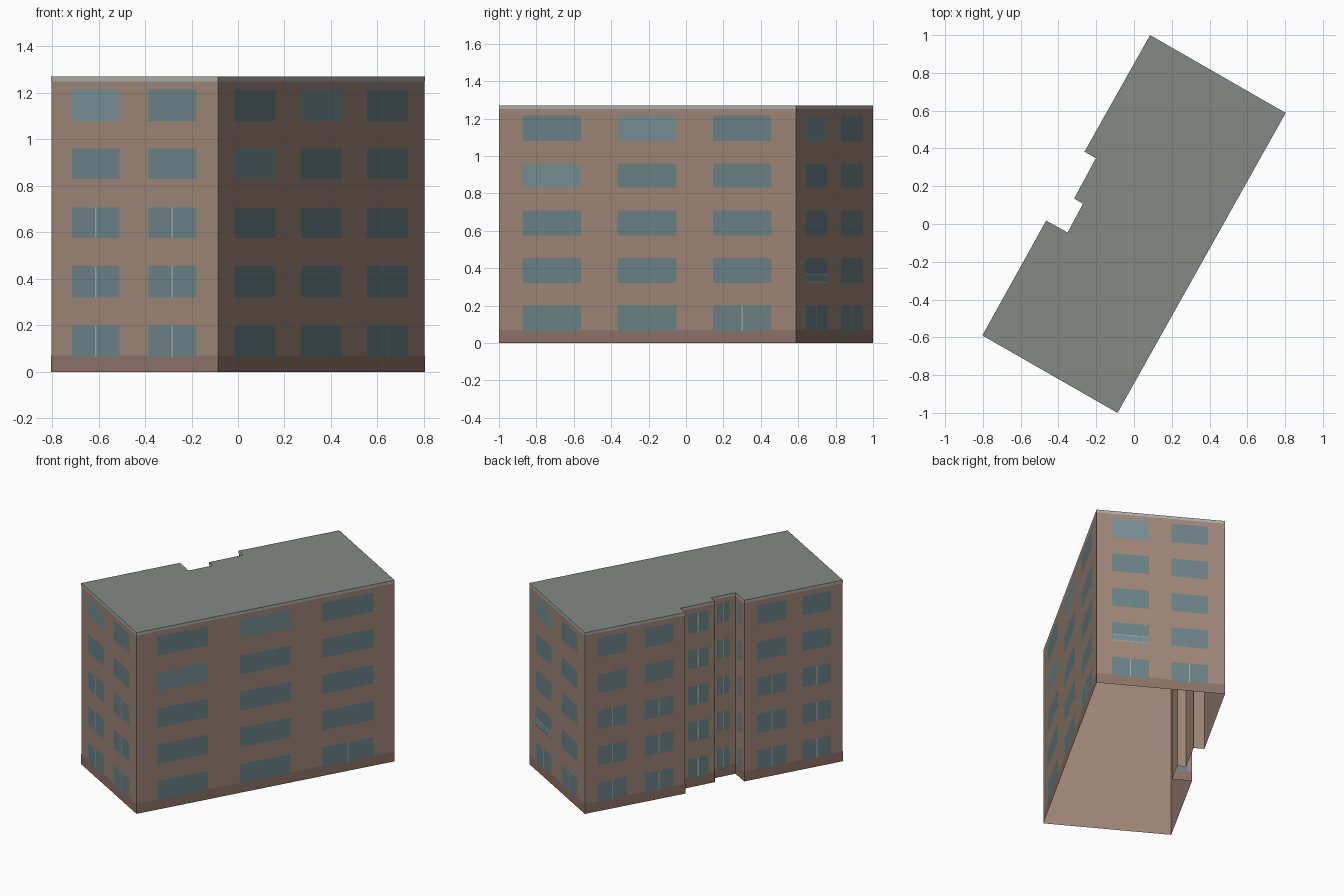
import bpy, bmesh
from mathutils import Vector

if "Cube" in bpy.data.objects:
    bpy.data.objects.remove(bpy.data.objects["Cube"])


def material(name, rgb):
    m = bpy.data.materials.new(name)
    m.diffuse_color = [(c / 255) ** 2.2 for c in rgb] + [1]
    m.use_nodes = True
    m.node_tree.nodes["Principled BSDF"].inputs["Base Color"].default_value = m.diffuse_color
    return m


BRICK = material("brick", (158, 134, 119))
PLINTH = material("plinth_brown", (140, 115, 103))
COPING = material("coping_grey", (172, 172, 168))
ROOF = material("roof_grey", (130, 136, 133))
GLASS = material("glass", (108, 130, 135))
PALE = material("pale_glass", (120, 142, 147))
FRAME = material("frame_grey", (160, 165, 163))

# Footprint corners, counter-clockwise
PLAN = [(-.803, -.59), (-.087, -1), (.803, .588), (.085, 1), (-.262, .383),
        (-.202, .348), (-.317, .135), (-.27, .107), (-.352, -.045), (-.465, .018)]
HEIGHT = 1.27
ROWS = [(.065, .20), (.32, .455), (.575, .707), (.83, .96), (1.08, 1.215)]


def make_object(name, bm, mat):
    me = bpy.data.meshes.new(name)
    bm.to_mesh(me)
    bm.free()
    me.materials.append(mat)
    ob = bpy.data.objects.new(name, me)
    bpy.context.collection.objects.link(ob)
    return ob


def on_wall(wall, frac, z, out):
    a = Vector((*PLAN[wall], 0))
    b = Vector((*PLAN[(wall + 1) % len(PLAN)], 0))
    d = b - a
    return a + d * frac + Vector((d.y, -d.x, 0)).normalized() * out + Vector((0, 0, z))


def panel(bm, wall, f0, f1, z0, z1, out):
    bm.faces.new([bm.verts.new(on_wall(wall, f, z, out))
                  for f, z in ((f0, z0), (f1, z0), (f1, z1), (f0, z1))])


def wall_band(name, z0, z1, mat, out):
    bm = bmesh.new()
    for wall in range(len(PLAN)):
        panel(bm, wall, 0, 1, z0, z1, out)
    make_object(name, bm, mat)


# Open-bottomed brick shell closed by the flat roof
bm = bmesh.new()
low = [bm.verts.new((x, y, 0)) for x, y in PLAN]
high = [bm.verts.new((x, y, HEIGHT)) for x, y in PLAN]
for i in range(len(PLAN)):
    j = (i + 1) % len(PLAN)
    bm.faces.new((low[i], low[j], high[j], high[i]))
make_object("brick_walls", bm, BRICK)
bm = bmesh.new()
bm.faces.new([bm.verts.new((x, y, HEIGHT)) for x, y in PLAN])
make_object("flat_roof", bm, ROOF)

# Thin facings on the walls
wall_band("plinth", 0, .07, PLINTH, .0007)
wall_band("roof_coping", 1.25, HEIGHT, COPING, .0007)

# Windows per wall: wall index -> (name, spans along wall, mullioned (column, row) pairs)
PAIR = [(.121, .406), (.582, .867)]
LOWER = {(c, r) for c in range(2) for r in range(3)}
ALL = {(0, r) for r in range(5)}
WALLS = {
    0: ("front_end", [(.125, .411), (.586, .872)], LOWER),
    1: ("long_side", [(.079, .277), (.4, .598), (.721, .918)], {(2, 0)}),
    2: ("back_end", PAIR, {(0, 0), (1, 0)}),
    3: ("rear_side", [(.13, .42), (.595, .88)], LOWER),
    5: ("recess_outer", [(.22, .81)], ALL),
    7: ("recess_inner", [(.24, .76)], ALL),
    8: ("recess_return", [(.25, .78)], set()),
    9: ("rear_front", [(.13, .43), (.59, .88)], LOWER),
}
PALE_SPOTS = {(0, 0, 4), (1, 1, 4), (1, 0, 3), (2, 0, 4)}

for wall, (name, spans, mullions) in WALLS.items():
    glass, pale, bars = bmesh.new(), bmesh.new(), bmesh.new()
    length = (on_wall(wall, 1, 0, 0) - on_wall(wall, 0, 0, 0)).length
    for c, (f0, f1) in enumerate(spans):
        for r, (z0, z1) in enumerate(ROWS):
            target = pale if (wall, c, r) in PALE_SPOTS else glass
            panel(target, wall, f0, f1, z0, z1, .0014)
            if (c, r) in mullions:
                mid, half = (f0 + f1) / 2, .004 / length
                panel(bars, wall, mid - half, mid + half, z0, z1, .0021)
    for part, bm, mat in (("windows", glass, GLASS), ("pale_windows", pale, PALE),
                          ("mullions", bars, FRAME)):
        if bm.faces:
            make_object(f"{name}_{part}", bm, mat)
        else:
            bm.free()

# Shallow glazed balcony rail on the back end
bm = bmesh.new()
panel(bm, 2, *PAIR[0], .322, .368, .003)
make_object("balcony_glass", bm, PALE)
bm = bmesh.new()
for z in (.32, .364):
    panel(bm, 2, *PAIR[0], z, z + .005, .0037)
make_object("balcony_rails", bm, FRAME)
